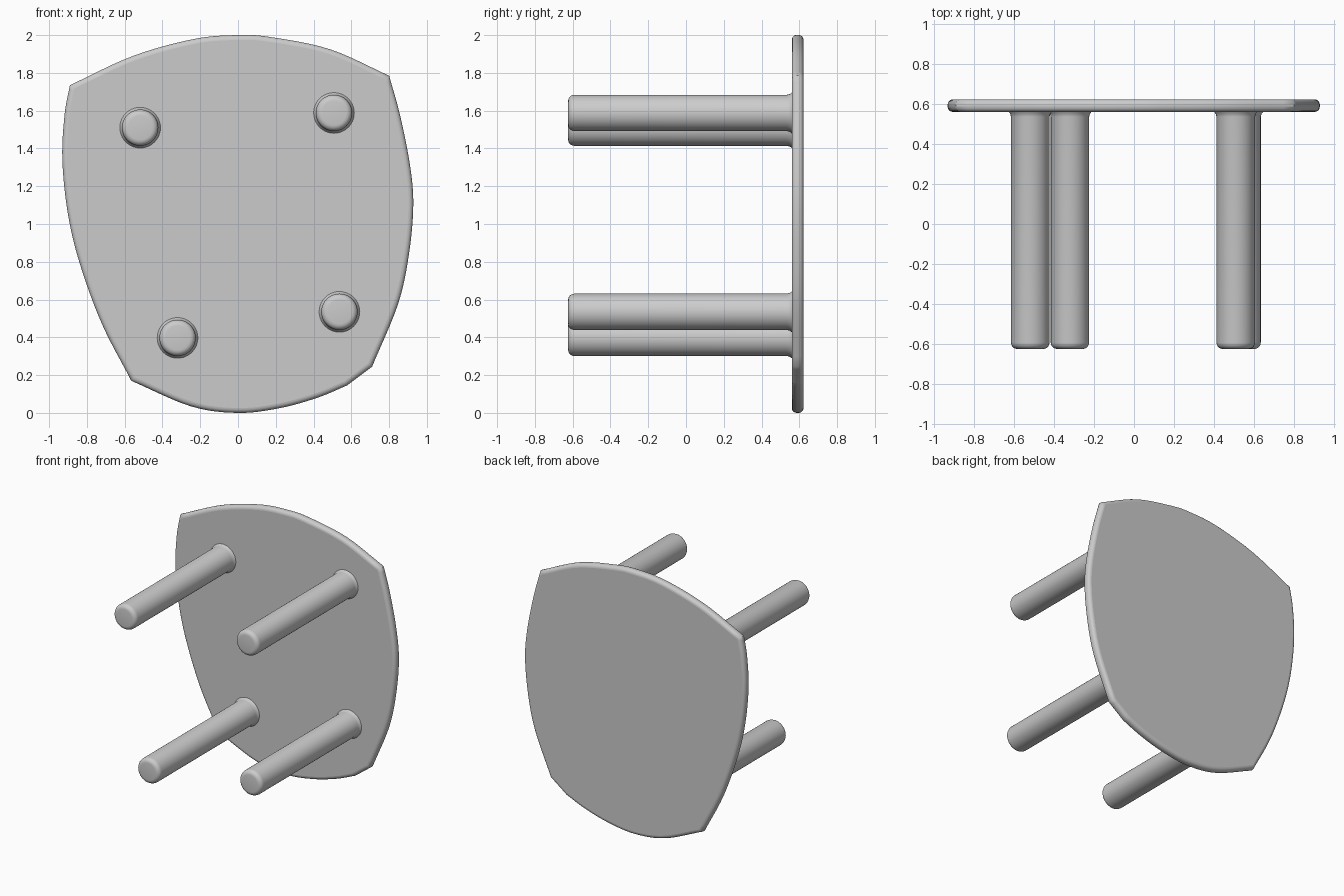
import bpy, bmesh, math
from mathutils import Vector

cube = bpy.data.objects.get("Cube")
if cube:
    bpy.data.objects.remove(cube, do_unlink=True)

grey = bpy.data.materials.new("plain grey")
grey.use_nodes = True
COLOUR = (0.6, 0.6, 0.6, 1)
grey.diffuse_color = COLOUR
grey.node_tree.nodes["Principled BSDF"].inputs["Base Color"].default_value = COLOUR

FRONT, BACK = 0.56, 0.622   # tabletop faces along y


def finish(name, bm):
    """Turn a bmesh into a smooth shaded, coloured object."""
    bmesh.ops.recalc_face_normals(bm, faces=bm.faces)
    mesh = bpy.data.meshes.new(name)
    bm.to_mesh(mesh)
    bm.free()
    mesh.materials.append(grey)
    obj = bpy.data.objects.new(name, mesh)
    bpy.context.collection.objects.link(obj)
    return obj


def smooth(obj):
    bpy.ops.object.select_all(action='DESELECT')
    obj.select_set(True)
    bpy.context.view_layer.objects.active = obj
    bpy.ops.object.shade_smooth_by_angle(angle=math.radians(40))


def curve_through(points, steps=6):
    """Smooth curve through the points, leaving out the last one."""
    p = [Vector(q) for q in points]
    p = [2 * p[0] - p[1]] + p + [2 * p[-1] - p[-2]]
    out = []
    for a, b, c, d in zip(p, p[1:], p[2:], p[3:]):
        for i in range(steps):
            t = i / steps
            out.append(0.5 * (2 * b + (c - a) * t + (2 * a - 5 * b + 4 * c - d) * t * t
                              + (3 * b - a - 3 * c + d) * t ** 3))
    return out


# Tabletop outline (x, z): bowed edges meeting at corners
edges = [
    [(-0.89, 1.735), (-0.555, 1.89), (-0.23, 1.98), (0, 2.0), (0.17, 1.99),
     (0.487, 1.925), (0.80, 1.785)],
    [(0.80, 1.785), (0.857, 1.58), (0.91, 1.315), (0.928, 1.10), (0.905, 0.84),
     (0.847, 0.575), (0.71, 0.245)],
    [(0.71, 0.245), (0.577, 0.145)],
    [(0.577, 0.145), (0.42, 0.08), (0.22, 0.025), (0, 0.0), (-0.25, 0.035), (-0.565, 0.17)],
    [(-0.565, 0.17), (-0.72, 0.47), (-0.836, 0.785), (-0.90, 1.05), (-0.93, 1.34),
     (-0.918, 1.58), (-0.89, 1.735)],
]
outline = [pt for e in edges for pt in curve_through(e)]
bm = bmesh.new()
face = bm.faces.new([bm.verts.new((x, FRONT, z)) for x, z in outline])
new = bmesh.ops.extrude_face_region(bm, geom=[face])["geom"]
bmesh.ops.translate(bm, vec=(0, BACK - FRONT, 0),
                    verts=[v for v in new if isinstance(v, bmesh.types.BMVert)])
# Close the front again if the extrusion consumed it
bmesh.ops.holes_fill(bm, edges=[e for e in bm.edges if e.is_boundary], sides=0)
top = finish("tabletop", bm)
bevel = top.modifiers.new("rounded rim", 'BEVEL')
bevel.width = 0.026
bevel.segments = 5
bevel.limit_method = 'ANGLE'
bevel.angle_limit = math.radians(70)
smooth(top)

# Legs: a lathed profile (radius, y) with a rounded foot and a small flare at the top
R, R_FOOT, FOOT = 0.096, 0.032, -0.624
profile = [(0, FOOT)]
for i in range(6):
    a = math.radians(90 * i / 5)
    profile.append((R - R_FOOT + R_FOOT * math.sin(a), FOOT + R_FOOT * (1 - math.cos(a))))
profile += [(R, 0.535), (R + 0.004, 0.55), (R + 0.014, FRONT + 0.003)]

legs = {
    "upper_right_leg": (-0.518, 1.51),
    "upper_left_leg": (0.508, 1.588),
    "lower_left_leg": (0.537, 0.535),
    "lower_right_leg": (-0.32, 0.397),
}
for name, (x, z) in legs.items():
    bm = bmesh.new()
    verts = [bm.verts.new((r, y, 0)) for r, y in profile]
    line = [bm.edges.new(pair) for pair in zip(verts, verts[1:])]
    bmesh.ops.spin(bm, geom=verts + line, cent=(0, 0, 0), axis=(0, 1, 0),
                   angle=math.tau, steps=40)
    bmesh.ops.remove_doubles(bm, verts=bm.verts, dist=0.0005)
    leg = finish(name, bm)
    leg.location = (x, 0, z)
    smooth(leg)
